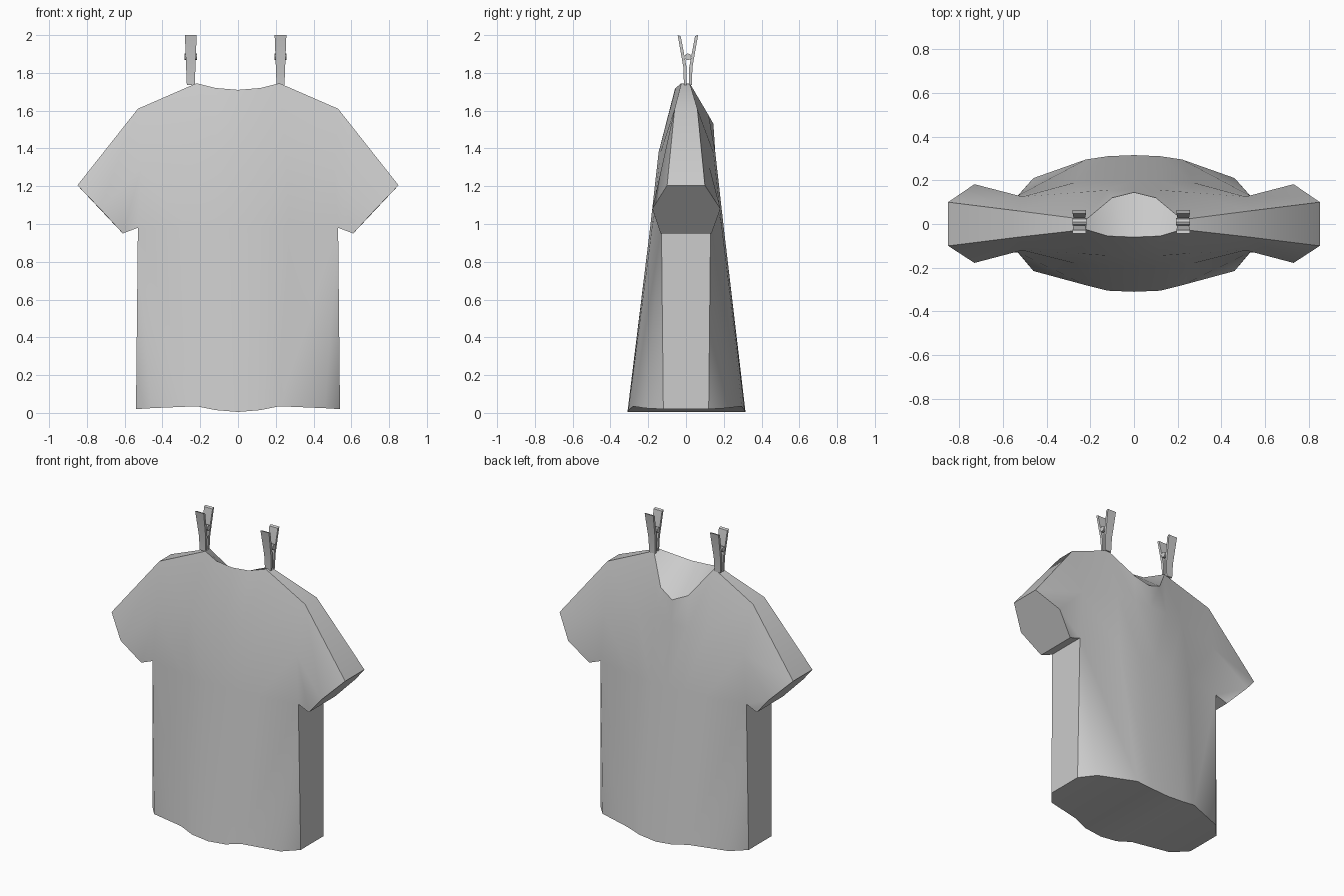
import bpy, bmesh, math

cube = bpy.data.objects.get("Cube")
if cube:
    bpy.data.objects.remove(cube)

grey = bpy.data.materials.new("pale_grey")
grey.use_nodes = True
tone = (0.6, 0.6, 0.6, 1)
grey.diffuse_color = tone
grey.node_tree.nodes["Principled BSDF"].inputs["Base Color"].default_value = tone


def finish(name, bm, angle):
    bmesh.ops.remove_doubles(bm, verts=bm.verts, dist=0.001)
    bmesh.ops.recalc_face_normals(bm, faces=bm.faces)
    mesh = bpy.data.meshes.new(name)
    bm.to_mesh(mesh)
    bm.free()
    ob = bpy.data.objects.new(name, mesh)
    bpy.context.collection.objects.link(ob)
    mesh.materials.append(grey)
    bpy.ops.object.select_all(action='DESELECT')
    ob.select_set(True)
    bpy.context.view_layer.objects.active = ob
    bpy.ops.object.shade_smooth_by_angle(angle=math.radians(angle))
    return ob


def strip(bm, a, b):
    """Bridge two rows of vertices with quads."""
    for i in range(len(a) - 1):
        bm.faces.new((a[i], a[i + 1], b[i + 1], b[i]))


# Shirt: rows run from the centre to the side, from hem to shoulder
near_rows = [
    [(0, -.31, .005), (.12, -.305, .015), (.22, -.28, .035), (.46, -.215, .025)],
    [(0, -.19, .98), (.12, -.19, .98), (.27, -.18, .98), (.53, -.13, .98)],
    [(0, -.145, 1.38), (.12, -.145, 1.38), (.25, -.135, 1.38), (.51, -.12, 1.3)],
    [(0, -.06, 1.71), (.12, -.055, 1.72), (.22, -.025, 1.745), (.53, -.06, 1.61)],
]
far_rows = [
    [(0, .315, .005), (.12, .31, .015), (.22, .295, .035), (.46, .21, .025)],
    [(0, .2, .98), (.12, .2, .98), (.27, .19, .98), (.53, .13, .98)],
    [(0, .155, 1.38), (.12, .155, 1.38), (.25, .145, 1.38), (.51, .125, 1.3)],
    [(0, .145, 1.53), (.1, .12, 1.575), (.22, .02, 1.745), (.53, .06, 1.61)],
]
bm = bmesh.new()
near, far = [[[bm.verts.new(p) for p in row] for row in rows]
             for rows in (near_rows, far_rows)]
for sheet in (near, far):
    for low, high in zip(sheet, sheet[1:]):
        strip(bm, low, high)
# Neck opening and shoulder strip
strip(bm, near[3], far[3])

# Side panel and hem
corner_n = bm.verts.new((.54, -.12, .02))
corner_f = bm.verts.new((.54, .12, .02))
pit_n, pit_f = near[1][3], far[1][3]
bm.faces.new((near[0][3], corner_n, pit_n))
bm.faces.new((far[0][3], pit_f, corner_f))
bm.faces.new((corner_n, corner_f, pit_f, pit_n))
strip(bm, near[0], far[0])
bm.faces.new((near[0][3], far[0][3], corner_f, corner_n))

# Sleeve tube and closed cuff
root = [near[3][3], near[2][3], pit_n, pit_f, far[2][3], far[3][3]]
cuff = [bm.verts.new(p) for p in (
    (.85, -.1, 1.205), (.73, -.178, 1.08), (.61, -.135, .95),
    (.61, .135, .95), (.73, .182, 1.08), (.85, .1, 1.205))]
strip(bm, root + root[:1], cuff + cuff[:1])
bm.faces.new(cuff)

# Mirror the half shirt
half = bm.verts[:] + bm.edges[:] + bm.faces[:]
copy = bmesh.ops.duplicate(bm, geom=half)["geom"]
for v in copy:
    if isinstance(v, bmesh.types.BMVert):
        v.co.x = -v.co.x
finish("shirt", bm, 40)

# Clothes pegs: two splayed arms and a spring
ARM = [(.006, 1.735), (.007, 1.83), (.038, 1.995), (.054, 2.0), (.024, 1.83), (.021, 1.735)]


def peg(side, x):
    for label, s in (("near", -1), ("far", 1)):
        bm = bmesh.new()
        ends = []
        for d in (-1, 1):
            ends.append([bm.verts.new((x + d * (.021 + .01 * (z - 1.735) / .265),
                                       .01 + s * y, z)) for y, z in ARM])
        strip(bm, ends[0] + ends[0][:1], ends[1] + ends[1][:1])
        for end in ends:
            bm.faces.new(end)
        finish(f"{side}_peg_{label}_arm", bm, 20)
    bpy.ops.mesh.primitive_cylinder_add(vertices=8, radius=.018, depth=.064,
                                        location=(x, .01, 1.885),
                                        rotation=(0, math.pi / 2, 0))
    spring = bpy.context.object
    spring.name = f"{side}_peg_spring"
    spring.data.materials.append(grey)


peg("right", -.25)
peg("left", .225)
